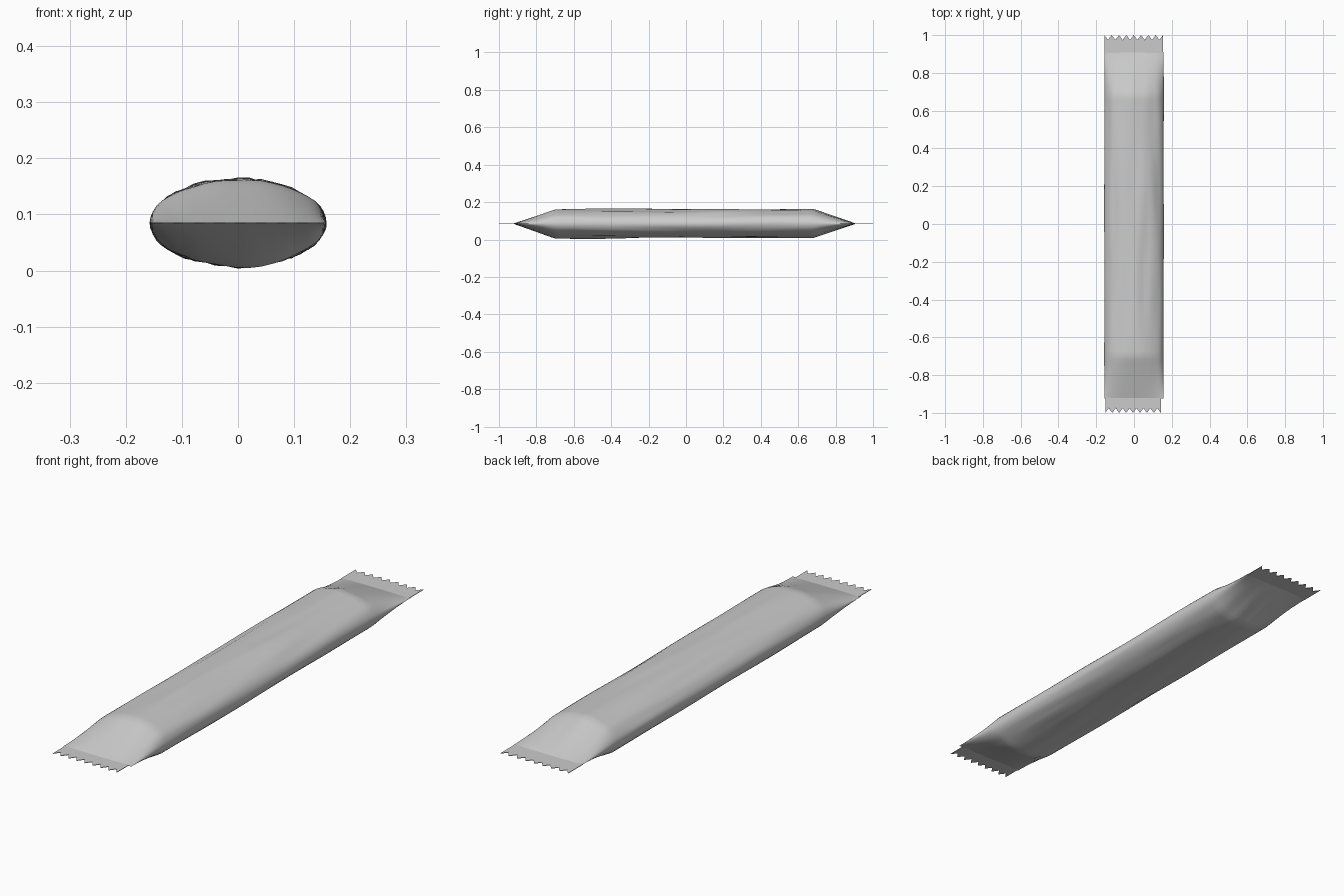
import bpy, bmesh, math
from mathutils import Vector, noise

if "Cube" in bpy.data.objects:
    bpy.data.objects.remove(bpy.data.objects["Cube"])

MID = 0.085            # height of the seam
FRONT, BACK = -0.925, 0.91
SIDES = 48

foil = bpy.data.materials.new("grey foil")
foil.diffuse_color = (0.6, 0.6, 0.6, 1)
foil.use_nodes = True
foil.node_tree.nodes["Principled BSDF"].inputs["Base Color"].default_value = foil.diffuse_color


def finish(bm, name):
    mesh = bpy.data.meshes.new(name)
    bm.to_mesh(mesh)
    bm.free()
    mesh.materials.append(foil)
    obj = bpy.data.objects.new(name, mesh)
    bpy.context.collection.objects.link(obj)
    return obj


def puff(y):
    """Thickness factor: full in the middle, pinched flat at both ends."""
    return max(0.0, min(1, (y - FRONT) / 0.225, (BACK - y) / 0.23))


# Filled pouch: elliptical rings with soft lengthwise creases
bm = bmesh.new()
rings = []
steps = 80
for j in range(steps + 1):
    y = FRONT + (BACK - FRONT) * j / steps
    p = puff(y)
    ring = []
    for i in range(SIDES):
        a = 2 * math.pi * i / SIDES
        c, s = math.cos(a), math.sin(a)
        crease = noise.noise(Vector((c * 3.5, s * 3.5, y * 2.5)))
        swell = 0.077 + 0.007 * crease
        x = 0.157 * c + 0.002 * crease * p * c
        ring.append(bm.verts.new((x, y, MID + swell * s * p)))
    rings.append(ring)
for r0, r1 in zip(rings, rings[1:]):
    for i in range(SIDES):
        k = (i + 1) % SIDES
        bm.faces.new((r0[i], r0[k], r1[k], r1[i]))
bmesh.ops.remove_doubles(bm, verts=bm.verts, dist=0.0002)
bmesh.ops.recalc_face_normals(bm, faces=bm.faces)
pouch = finish(bm, "pouch")
bpy.context.view_layer.objects.active = pouch
pouch.select_set(True)
bpy.ops.object.shade_smooth_by_angle(angle=math.radians(40))


# Flat crimped seals with a saw-toothed outer edge
def seal(name, x0, x1, y_in, y_tip, teeth=8):
    bm = bmesh.new()
    depth = math.copysign(0.025, y_tip)
    n = teeth * 2
    columns = []
    for i in range(n + 1):
        x = x0 + (x1 - x0) * i / n
        y = y_tip - (depth if i % 2 else 0)
        columns.append([bm.verts.new((x, yy, MID + dz))
                        for yy in (y_in, y) for dz in (-0.001, 0.001)])
    for a, b in zip(columns, columns[1:]):
        for p, q in ((0, 1), (1, 3), (3, 2), (2, 0)):
            bm.faces.new((a[p], a[q], b[q], b[p]))
    for c in (columns[0], columns[-1]):
        bm.faces.new((c[0], c[1], c[3], c[2]))
    bmesh.ops.recalc_face_normals(bm, faces=bm.faces)
    finish(bm, name)


seal("front_seal", -0.152, 0.142, -0.915, -1.0)
seal("back_seal", -0.157, 0.154, 0.90, 1.0)
